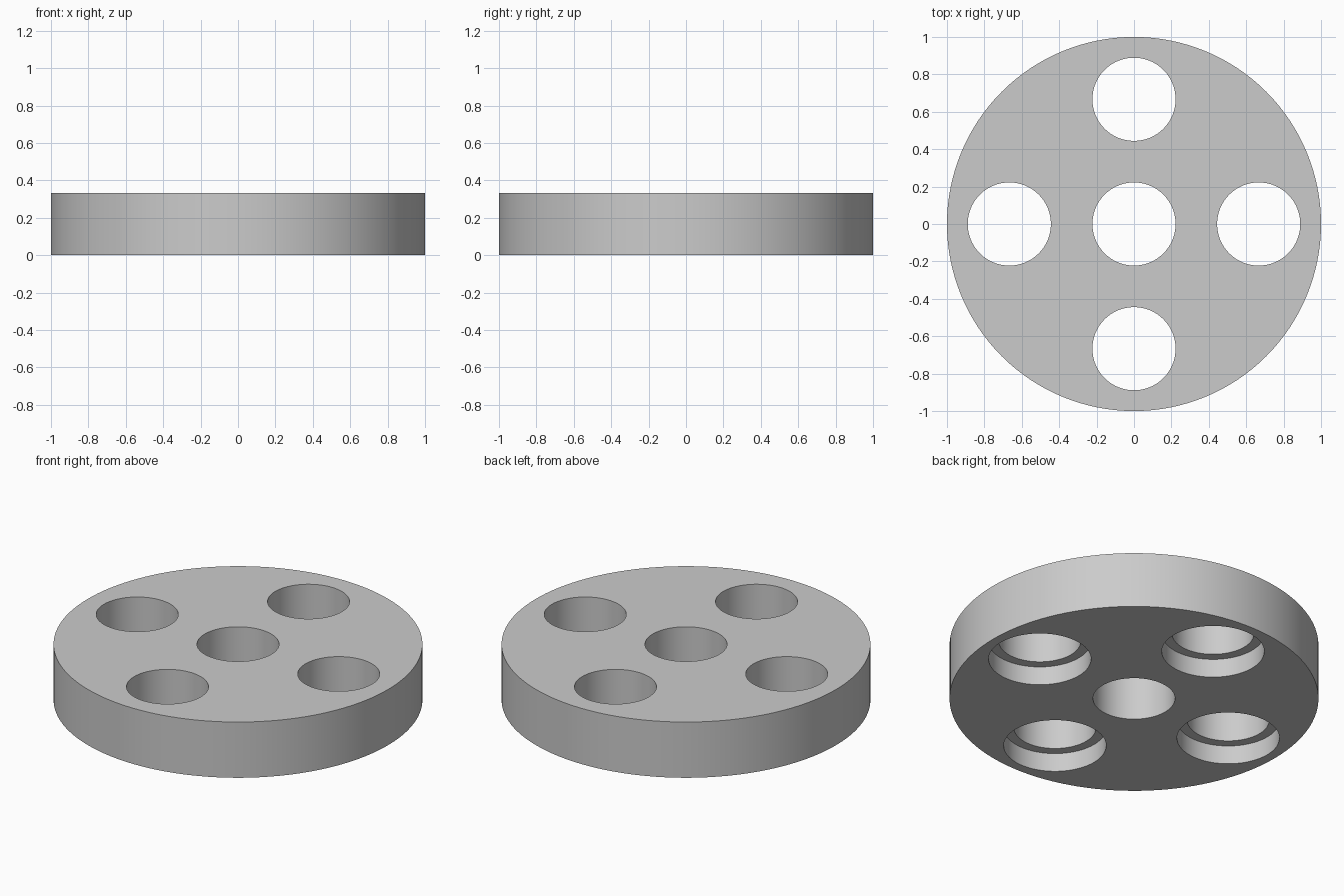
import bpy
import math

cube = bpy.data.objects.get("Cube")
if cube:
    bpy.data.objects.remove(cube, do_unlink=True)

HEIGHT = 1 / 3
HOLE_RADIUS = 2 / 9
BORE_RADIUS = 5 / 18
BORE_DEPTH = 1 / 9
RING_RADIUS = 2 / 3

grey = bpy.data.materials.new("plain grey")
grey.use_nodes = True
colour = (0.6, 0.6, 0.6, 1)
grey.diffuse_color = colour
grey.node_tree.nodes["Principled BSDF"].inputs["Base Color"].default_value = colour


def cylinder(name, radius, bottom, top, x=0, y=0, sides=96):
    bpy.ops.mesh.primitive_cylinder_add(
        vertices=sides, radius=radius, depth=top - bottom,
        location=(x, y, (bottom + top) / 2))
    obj = bpy.context.object
    obj.name = name
    obj.data.materials.append(grey)
    return obj


def cut(target, cutter):
    mod = target.modifiers.new(cutter.name, "BOOLEAN")
    mod.operation = "DIFFERENCE"
    mod.solver = "EXACT"
    mod.object = cutter
    bpy.context.view_layer.objects.active = target
    bpy.ops.object.modifier_apply(modifier=mod.name)
    bpy.data.objects.remove(cutter, do_unlink=True)


# Round plate with a plain centre hole
disc = cylinder("disc", 1, 0, HEIGHT, sides=128)
cut(disc, cylinder("centre_hole", HOLE_RADIUS, -0.1, HEIGHT + 0.1))

# Four holes around it, each widened from below
for i in range(4):
    angle = i * math.pi / 2
    x, y = RING_RADIUS * math.cos(angle), RING_RADIUS * math.sin(angle)
    cut(disc, cylinder("bolt_hole", HOLE_RADIUS, -0.1, HEIGHT + 0.1, x, y))
    cut(disc, cylinder("counterbore", BORE_RADIUS, -0.1, BORE_DEPTH, x, y))

# Smooth walls with crisp rims
bpy.ops.object.select_all(action="DESELECT")
disc.select_set(True)
bpy.context.view_layer.objects.active = disc
bpy.ops.object.shade_smooth_by_angle(angle=math.radians(30))
